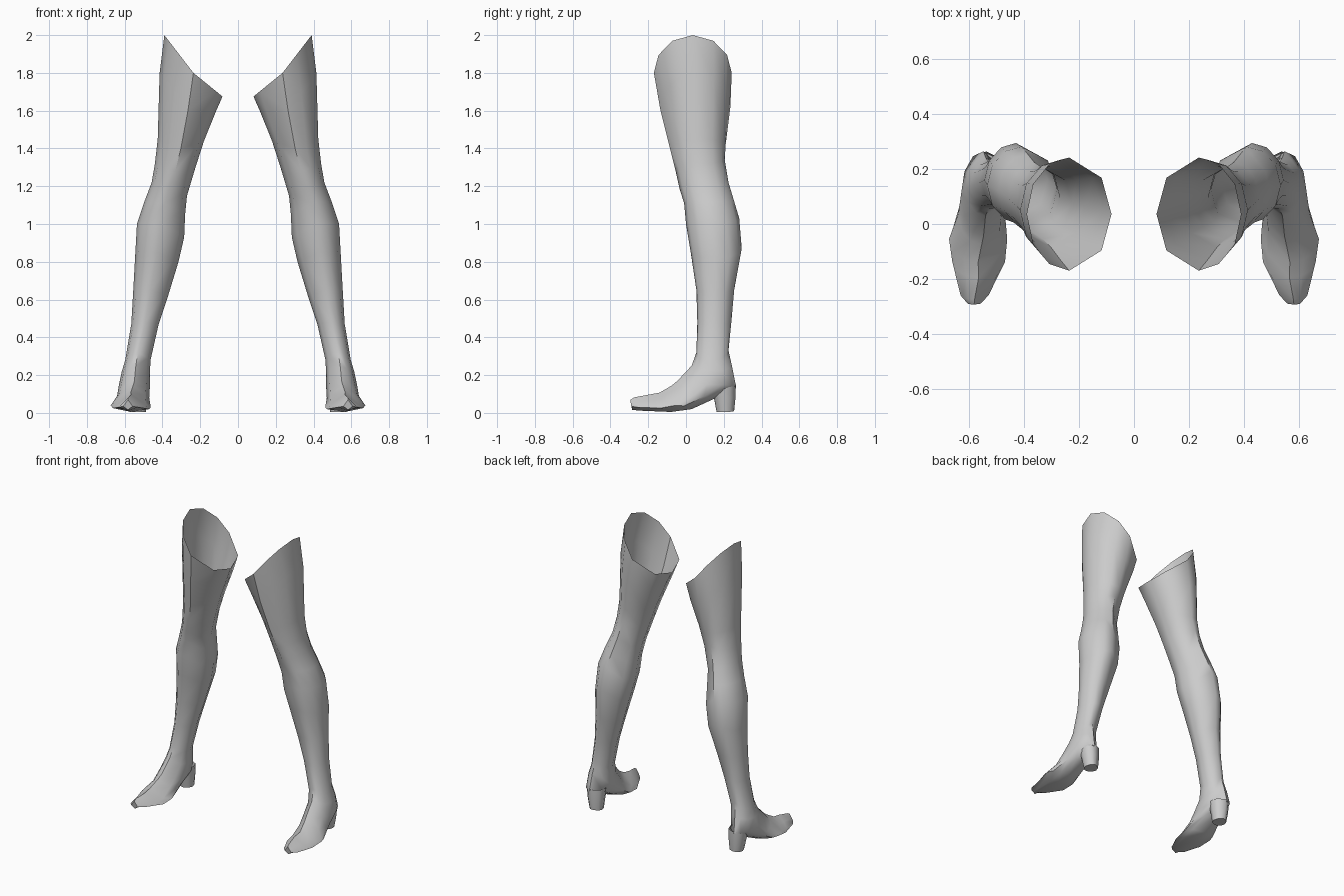
import bpy, bmesh, math

grey = bpy.data.materials.new("light grey")
grey.diffuse_color = (0.6, 0.6, 0.6, 1)

# Ten points round each ring: 0 = outer side, 90 = back, 180 = inner side
ANGLES = [math.radians(a) for a in (0, 32, 62, 90, 140, 180, 220, 270, 298, 328)]


def loft(name, rings, cap_start, cap_end):
    """Ring = inner x, z, outer x, z, front y, z, back y, z."""
    bm = bmesh.new()
    loops = []
    for xi, zi, xo, zo, yf, zf, yb, zb in rings:
        cx, cy = (xi + xo) / 2, (yf + yb) / 2
        loop = []
        for a in ANGLES:
            c, s = math.cos(a), math.sin(a)
            z_side = zo if c > 0 else zi
            z_mid = zb if s > 0 else zf
            w = abs(c)
            loop.append(bm.verts.new((cx + (xo - xi) / 2 * c,
                                      cy + (yb - yf) / 2 * s,
                                      z_side * w + z_mid * (1 - w))))
        loops.append(loop)
    n = len(ANGLES)
    for a, b in zip(loops, loops[1:]):
        for i in range(n):
            j = (i + 1) % n
            bm.faces.new((a[i], b[i], b[j], a[j]))
    if cap_start:
        bm.faces.new(loops[0])
    if cap_end:
        bm.faces.new(loops[-1])
    bmesh.ops.recalc_face_normals(bm, faces=bm.faces)
    mesh = bpy.data.meshes.new(name)
    bm.to_mesh(mesh)
    bm.free()
    mesh.materials.append(grey)
    ob = bpy.data.objects.new(name, mesh)
    bpy.context.collection.objects.link(ob)
    # Second leg
    ob.modifiers.new("other_leg", 'MIRROR').use_clip = False
    bpy.ops.object.select_all(action='DESELECT')
    ob.select_set(True)
    bpy.context.view_layer.objects.active = ob
    bpy.ops.object.shade_smooth_by_angle(angle=math.radians(50))
    return ob


# Thigh, knee, calf and foot as one open-topped skin
loft("legs", [
    (.082, 1.675, .390, 2.00, -.170, 1.80, .242, 1.80),   # slanted rim
    (.115, 1.60, .415, 1.80, -.135, 1.60, .235, 1.62),
    (.180, 1.44, .425, 1.45, -.085, 1.40, .210, 1.42),
    (.225, 1.30, .440, 1.32, -.055, 1.28, .205, 1.34),    # knee
    (.270, 1.15, .457, 1.22, -.035, 1.19, .225, 1.22),
    (.280, 1.05, .495, 1.12, -.010, 1.11, .255, 1.12),
    (.285, 0.93, .535, 1.00, .000, 1.00, .282, 1.03),     # calf
    (.315, 0.80, .545, 0.82, .025, 0.85, .295, 0.87),
    (.370, 0.62, .555, 0.64, .055, 0.65, .255, 0.65),
    (.420, 0.47, .565, 0.47, .060, 0.48, .240, 0.48),
    (.463, 0.28, .597, 0.28, .055, 0.32, .225, 0.33),     # ankle
    (.467, 0.20, .615, 0.22, .030, 0.25, .243, 0.25),
    (.467, 0.13, .630, 0.15, -.045, 0.17, .265, 0.14),
    (.470, 0.08, .640, 0.09, -.075, 0.145, .150, 0.075),  # arch
    (.462, 0.03, .674, 0.04, -.140, 0.107, .030, 0.020),
    (.470, 0.02, .662, 0.025, -.195, 0.097, -.080, 0.005),  # ball
    (.530, 0.03, .632, 0.03, -.275, 0.082, -.245, 0.012),
    (.558, 0.035, .607, 0.035, -.293, 0.070, -.285, 0.016),  # toe
], False, True)

# Heel block under the back of the foot
loft("heels", [
    (.475, .15, .600, .15, .130, .15, .264, .15),
    (.480, .08, .590, .08, .148, .08, .262, .08),
    (.488, .005, .575, .005, .162, .005, .255, .01),
], False, True)
